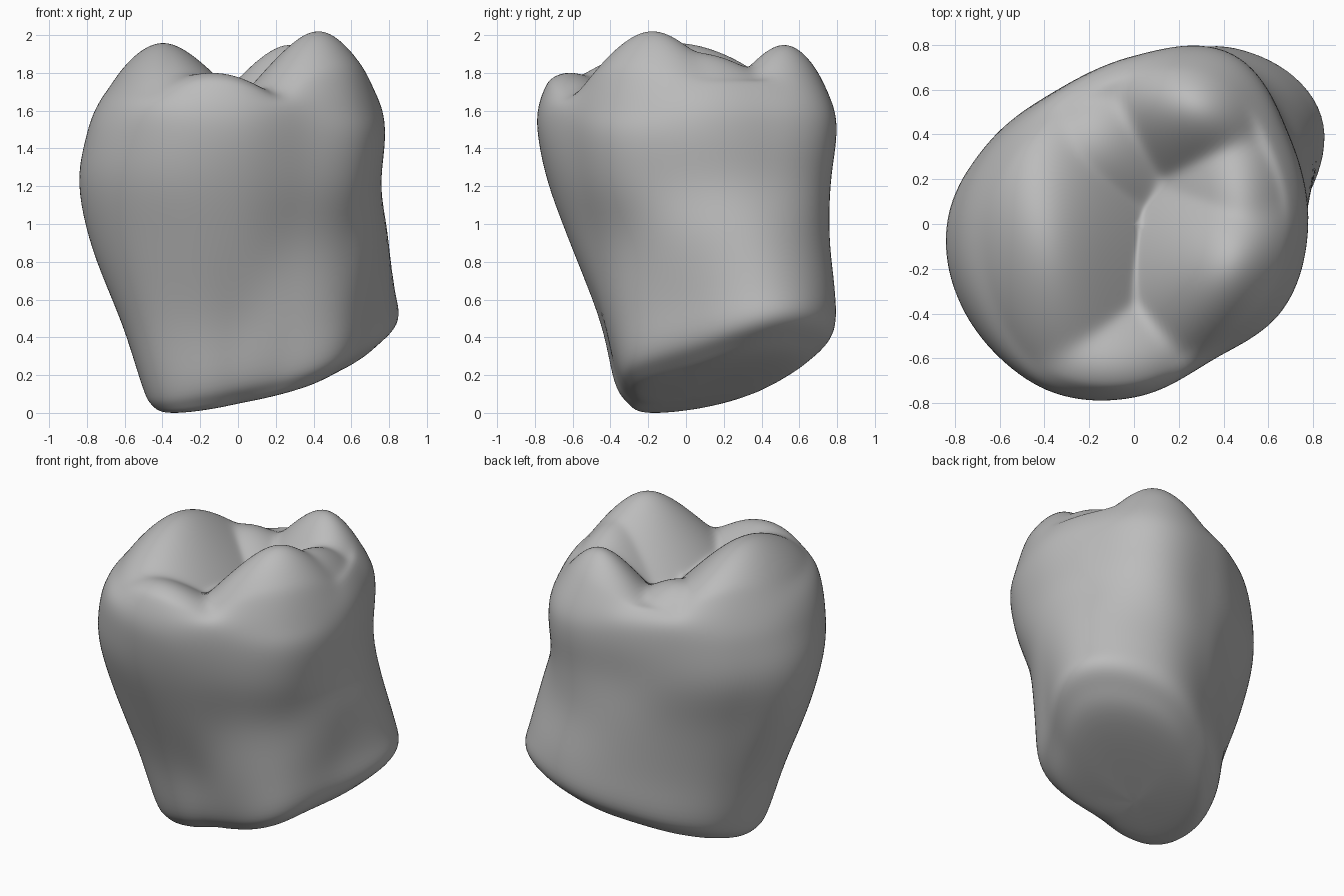
import bpy, bmesh
from math import sin, cos, pi, sqrt, hypot
from mathutils import Vector

cube = bpy.data.objects.get("Cube")
if cube:
    bpy.data.objects.remove(cube)

ANGLES, STEPS, TOP_RINGS = 144, 6, 56

# Wall sections: centre height, share of the root slant,
# radii every 30 degrees from +x towards +y
SECTIONS = [
    (.09, 1, (.45, .66, .60, .42, .36, .35, .36, .35, .27, .21, .26, .38)),
    (.14, 1, (.61, .87, .80, .58, .48, .45, .46, .45, .36, .30, .35, .52)),
    (.24, .9, (.70, .97, .90, .67, .55, .51, .51, .51, .43, .37, .42, .59)),
    (.53, .5, (.72, .94, .90, .69, .57, .56, .61, .61, .51, .44, .49, .61)),
    (.91, .2, (.76, .87, .85, .71, .62, .65, .77, .76, .67, .59, .56, .64)),
    (1.23, 0, (.755, .80, .85, .72, .68, .74, .84, .85, .80, .71, .66, .73)),
    (1.48, 0, (.78, .80, .88, .75, .69, .73, .80, .84, .84, .77, .70, .77)),
    (1.64, 0, (.76, .78, .86, .74, .67, .69, .745, .79, .83, .77, .69, .74)),
]
RIM = (.69, .70, .76, .67, .60, .61, .66, .71, .76, .72, .63, .68)

# Cusps: x, y, peak height, radial slope, sideways slope
CUSPS = [
    (.43, -.18, 2.045, 1.3, 1.05),
    (.48, .05, 1.93, 1.3, .7),
    (.28, .53, 1.98, 1.4, 1.1),
    (-.40, -.06, 1.98, 1.15, .6),
    (-.20, .36, 1.81, .9, .9),
    (-.14, -.66, 1.84, .9, .65),
    (.46, -.46, 1.85, 1.2, 1.0),
]


def spline(a, b, c, d, t):
    return b + (c - a + (2*a - 5*b + 4*c - d + (3*(b - c) + d - a)*t)*t)*t / 2


def radius(radii, angle):
    n = len(radii)
    f = angle / (2*pi) * n
    i = int(f)
    return spline(*(radii[(i + k) % n] for k in (-1, 0, 1, 2)), f - i)


def root_slant(x, y):
    return .2*x + .13*y + .1*(x*x + y*y)


def cusp_height(x, y, cusp):
    px, py, peak, radial, sideways = cusp
    length = hypot(px, py)
    ux, uy = px / length, py / length
    dx, dy = x - px, y - py
    along = (dx*ux + dy*uy) * radial
    across = (dy*ux - dx*uy) * sideways
    return peak - sqrt(along**2 + across**2 + .04) + .2


def chewing_height(x, y, s):
    # Slightly softened maximum leaves narrow grooves between the cusps,
    # above a dished floor that rises to the rim
    heights = [cusp_height(x, y, c) for c in CUSPS]
    heights.append(1.61 + .14*s*s + .1*x + .05*y)
    top = max(heights)
    soft = sum(2.718 ** ((h - top) * 70) for h in heights) ** .3
    return top + (soft - 1) * .03 - .05 * s**8


def meridian(angle):
    """One line from the root centre over the wall to the crown centre."""
    c, s = cos(angle), sin(angle)
    keys = [Vector((0, 0, .09))]
    for h, share, radii in SECTIONS:
        r = radius(radii, angle)
        keys.append(Vector((r*c, r*s, h + share * root_slant(r*c, r*s))))
    r = radius(RIM, angle)
    keys.append(Vector((r*c, r*s, chewing_height(r*c, r*s, 1))))
    q = r * .93
    after = Vector((q*c, q*s, chewing_height(q*c, q*s, .93)))
    ext = [keys[1] * -.2 + keys[0]] + keys + [after]
    line = [spline(*ext[i:i + 4], j / STEPS)
            for i in range(len(keys) - 1) for j in range(STEPS)]
    for k in range(TOP_RINGS):
        f = 1 - k / TOP_RINGS
        x, y = r*c*f, r*s*f
        line.append(Vector((x, y, chewing_height(x, y, f))))
    return line[1:]


# Tooth skin
bm = bmesh.new()
lines = [[bm.verts.new(p) for p in meridian(2*pi*i / ANGLES)] for i in range(ANGLES)]
bottom = bm.verts.new((0, 0, .09))
crown = bm.verts.new((0, 0, chewing_height(0, 0, 0)))
for i, a in enumerate(lines):
    b = lines[(i + 1) % ANGLES]
    for j in range(len(a) - 1):
        bm.faces.new((a[j], b[j], b[j + 1], a[j + 1]))
    bm.faces.new((bottom, b[0], a[0]))
    bm.faces.new((a[-1], b[-1], crown))

# Soften the rim and the root edge
for _ in range(6):
    bmesh.ops.smooth_vert(bm, verts=bm.verts, factor=.5,
                          use_axis_x=True, use_axis_y=True, use_axis_z=True)
bmesh.ops.recalc_face_normals(bm, faces=bm.faces)

# Stand the root on the ground
low = min(v.co.z for v in bm.verts)
bmesh.ops.translate(bm, verts=bm.verts, vec=(0, 0, -low))

mesh = bpy.data.meshes.new("molar_tooth")
bm.to_mesh(mesh)
bm.free()
mesh.polygons.foreach_set("use_smooth", [True] * len(mesh.polygons))
tooth = bpy.data.objects.new("molar_tooth", mesh)
bpy.context.collection.objects.link(tooth)

grey = bpy.data.materials.new("plain_grey")
grey.use_nodes = True
colour = (.5, .5, .5, 1)
grey.diffuse_color = colour
grey.node_tree.nodes["Principled BSDF"].inputs["Base Color"].default_value = colour
mesh.materials.append(grey)
